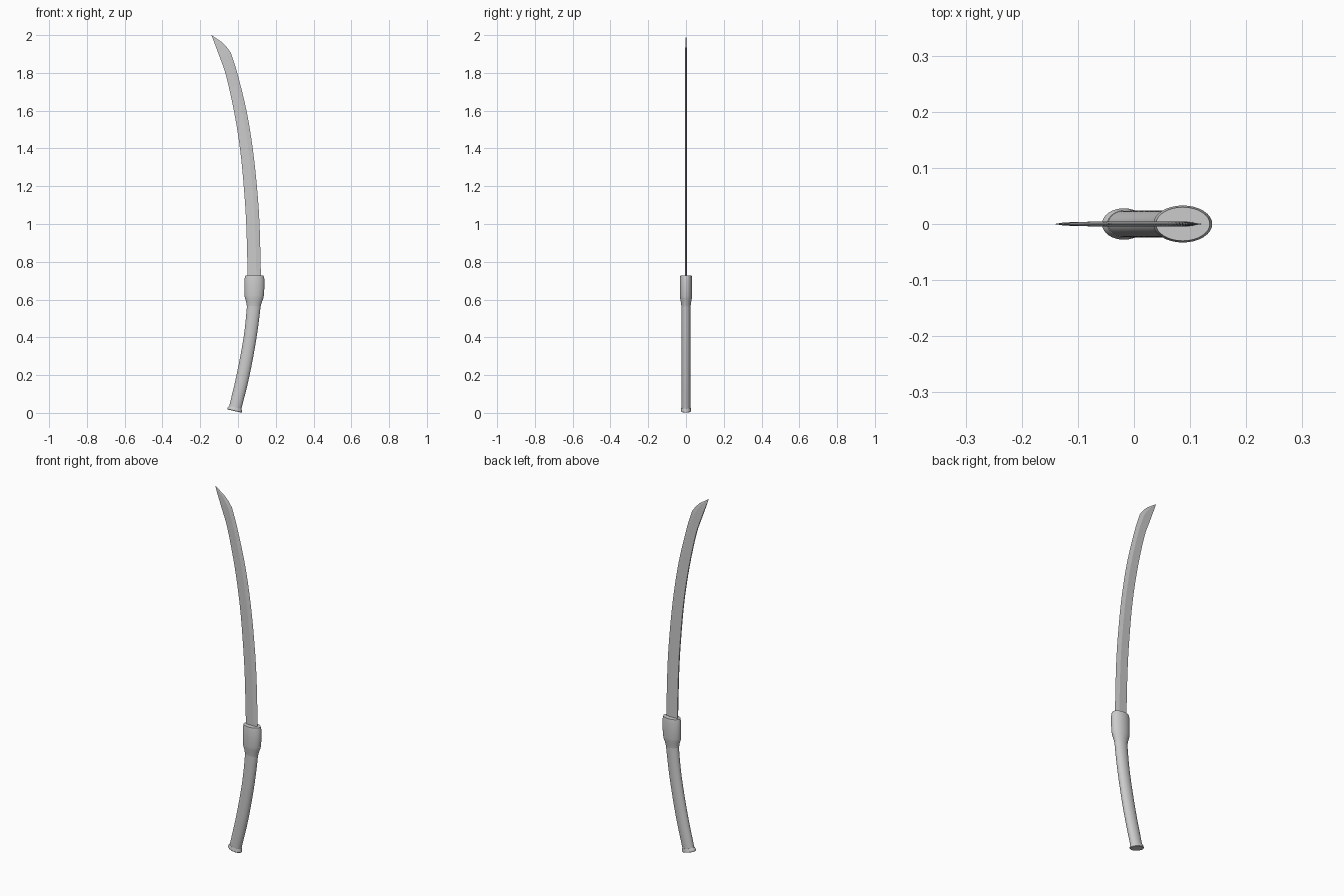
import bpy, bmesh
from math import cos, sin, pi, radians
from mathutils import Vector

if "Cube" in bpy.data.objects:
    bpy.data.objects.remove(bpy.data.objects["Cube"])


def smooth_rows(rows, steps):
    """Catmull-Rom interpolation through rows of numbers."""
    pts = [Vector(r) for r in rows]
    ext = [2 * pts[0] - pts[1]] + pts + [2 * pts[-1] - pts[-2]]
    out = []
    for i in range(1, len(ext) - 2):
        a, b, c, d = ext[i - 1:i + 3]
        for k in range(steps):
            t = k / steps
            out.append(0.5 * (2 * b + (c - a) * t + (2 * a - 5 * b + 4 * c - d) * t * t
                              + (3 * b - a - 3 * c + d) * t ** 3))
    return out + [pts[-1]]


def loft(name, rings, angle):
    """Bridge closed rings of equal length and cap both ends."""
    bm = bmesh.new()
    loops = [[bm.verts.new(p) for p in ring] for ring in rings]
    n = len(loops[0])
    for a, b in zip(loops, loops[1:]):
        for i in range(n):
            j = (i + 1) % n
            bm.faces.new((a[i], a[j], b[j], b[i]))
    bm.faces.new(loops[0])
    bm.faces.new(loops[-1])
    bmesh.ops.remove_doubles(bm, verts=bm.verts, dist=1e-5)
    bmesh.ops.recalc_face_normals(bm, faces=bm.faces)
    mesh = bpy.data.meshes.new(name)
    bm.to_mesh(mesh)
    bm.free()
    ob = bpy.data.objects.new(name, mesh)
    bpy.context.collection.objects.link(ob)
    bpy.ops.object.select_all(action='DESELECT')
    ob.select_set(True)
    bpy.context.view_layer.objects.active = ob
    bpy.ops.object.shade_smooth_by_angle(angle=radians(angle))
    return ob


def oval(cx, cz, rx, ry, tilt, n=32):
    """Oval ring, leaned about the y axis by tilt degrees."""
    t = radians(tilt)
    return [(cx + rx * cos(2 * pi * i / n) * cos(t), ry * sin(2 * pi * i / n),
             cz - rx * cos(2 * pi * i / n) * sin(t)) for i in range(n)]


# handle: curved oval grip
grip = [(-0.015, 0.025, 0.033, 0.024, 13), (0.027, 0.2, 0.034, 0.024, 13),
        (0.064, 0.4, 0.034, 0.024, 9), (0.083, 0.56, 0.036, 0.024, 4),
        (0.087, 0.64, 0.037, 0.024, 1)]
loft("handle", [oval(*r) for r in smooth_rows(grip, 4)], 35)

# pommel: thin flared cap at the bottom
cap = [(-0.0185, 0.0095, 0.038, 0.026, 13), (-0.018, 0.012, 0.040, 0.028, 13),
       (-0.017, 0.019, 0.039, 0.027, 13), (-0.0145, 0.029, 0.034, 0.0245, 13)]
loft("pommel", [oval(*r) for r in cap], 35)

# collar: swollen socket between grip and blade
collar = [(0.083, 0.565, 0.037, 0.0245, 4), (0.084, 0.585, 0.041, 0.027, 3),
          (0.085, 0.605, 0.048, 0.031, 2), (0.0855, 0.62, 0.051, 0.0325, 1),
          (0.087, 0.66, 0.0525, 0.033, 1), (0.087, 0.708, 0.0525, 0.033, 0),
          (0.087, 0.728, 0.048, 0.030, 0)]
loft("collar", [oval(*r) for r in collar], 35)

# blade: spine (x, z) and cutting edge (x, z) at each station
stations = [(0.052, 0.70, 0.122, 0.70), (0.044, 0.99, 0.114, 1.0),
            (0.032, 1.18, 0.100, 1.2), (0.013, 1.38, 0.078, 1.4),
            (-0.018, 1.58, 0.045, 1.6), (-0.063, 1.785, -0.004, 1.8),
            (-0.103, 1.90, -0.037, 1.905)]
rows = [tuple(r) for r in smooth_rows(stations, 4)]
rows += [(-0.114, 1.93, -0.060, 1.937), (-0.127, 1.964, -0.087, 1.964),
         (-0.1395, 1.998, -0.14, 2.0)]


def blade_ring(sx, sz, ex, ez, th):
    """Flat spine, ridge at two thirds, sharp edge."""
    s, e = Vector((sx, 0, sz)), Vector((ex, 0, ez))
    r, y = s.lerp(e, 0.66), Vector((0, th, 0))
    return [s - y * 0.8, r - y, e, r + y, s + y * 0.8]


thick = [0.0045] * (len(rows) - 3) + [0.004, 0.003, 0.0004]
loft("blade", [blade_ring(*r, t) for r, t in zip(rows, thick)], 6)
